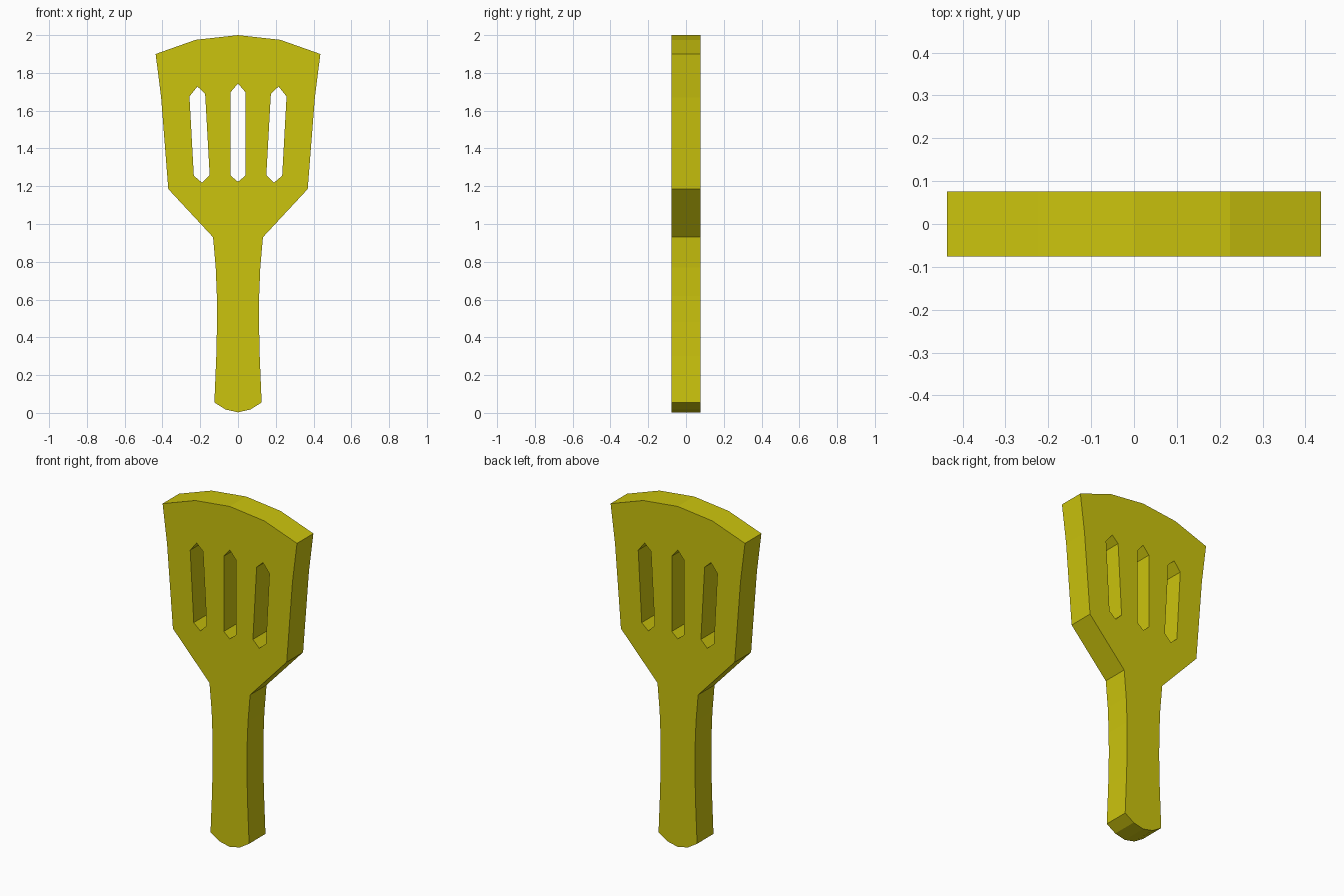
import bpy
import math

if "Cube" in bpy.data.objects:
    bpy.data.objects.remove(bpy.data.objects["Cube"])

HALF_DEPTH = 0.076

# Right half of the outline (x, z), from the handle tip to the blade top
half = [(0, 0.003), (0.066, 0.018), (0.125, 0.055), (0.115, 0.30), (0.111, 0.48),
        (0.112, 0.62), (0.118, 0.77), (0.132, 0.93), (0.369, 1.185),
        (0.407, 1.67), (0.436, 1.90), (0.224, 1.975), (0, 2.0)]

# Slots cut through the blade
middle_slot = [(0, 1.744), (0.039, 1.698), (0.039, 1.256), (0, 1.223),
               (-0.039, 1.256), (-0.039, 1.698)]
side_slot = [(0.215, 1.728), (0.257, 1.675), (0.234, 1.256), (0.191, 1.219),
             (0.150, 1.26), (0.174, 1.69)]


def mirror(points):
    return [(-x, z) for x, z in reversed(points)]


outline = half + mirror(half[1:-1])

# Filled curve: inner loops become holes
curve = bpy.data.curves.new("spatula_profile", 'CURVE')
curve.dimensions = '2D'
curve.fill_mode = 'BOTH'
curve.extrude = HALF_DEPTH
for loop in (outline, middle_slot, side_slot, mirror(side_slot)):
    spline = curve.splines.new('POLY')
    spline.points.add(len(loop) - 1)
    for p, (x, z) in zip(spline.points, loop):
        p.co = (x, z, 0, 1)
    spline.use_cyclic_u = True

spatula = bpy.data.objects.new("spatula", curve)
bpy.context.collection.objects.link(spatula)
spatula.rotation_euler.x = math.pi / 2

# Turn into a flat-shaded mesh
bpy.context.view_layer.objects.active = spatula
spatula.select_set(True)
bpy.ops.object.convert(target='MESH')
bpy.ops.object.transform_apply(location=False, rotation=True, scale=False)
bpy.ops.object.shade_flat()

# Weld the caps to the sides and make normals face outward
bpy.ops.object.mode_set(mode='EDIT')
bpy.ops.mesh.select_all(action='SELECT')
bpy.ops.mesh.remove_doubles(threshold=0.0005)
bpy.ops.mesh.normals_make_consistent(inside=False)
bpy.ops.object.mode_set(mode='OBJECT')

yellow = bpy.data.materials.new("mustard yellow")
yellow.diffuse_color = (0.60, 0.55, 0.004, 1)
yellow.use_nodes = True
yellow.node_tree.nodes["Principled BSDF"].inputs["Base Color"].default_value = yellow.diffuse_color
spatula.data.materials.clear()
spatula.data.materials.append(yellow)
